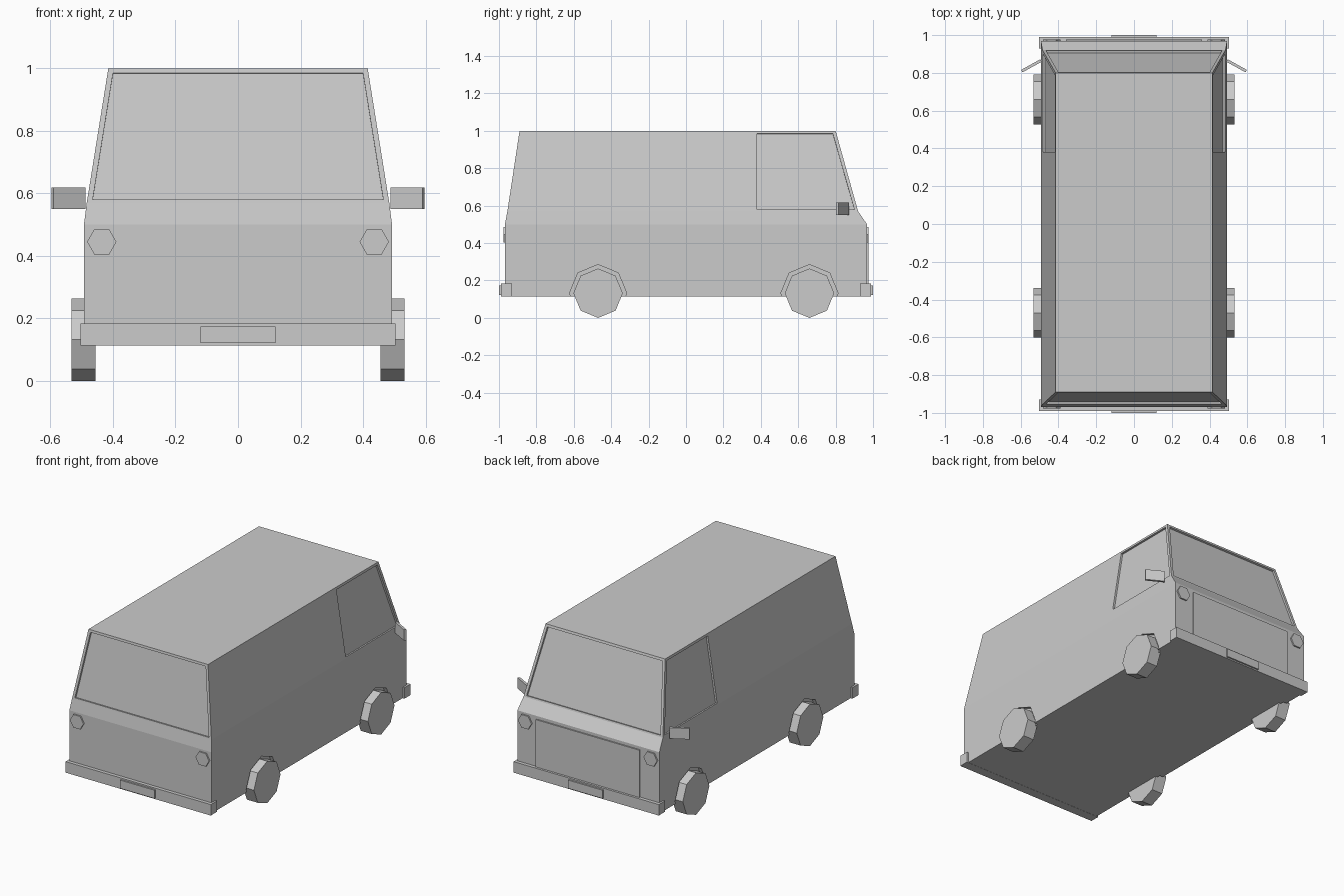
import bpy, bmesh, math
from mathutils import Vector, Matrix

if "Cube" in bpy.data.objects:
    bpy.data.objects.remove(bpy.data.objects["Cube"])

grey = bpy.data.materials.new("light_grey")
grey.diffuse_color = (0.6, 0.6, 0.6, 1)
grey.use_nodes = True
grey.node_tree.nodes["Principled BSDF"].inputs["Base Color"].default_value = grey.diffuse_color


def finish(name, bm):
    bmesh.ops.recalc_face_normals(bm, faces=bm.faces)
    me = bpy.data.meshes.new(name)
    bm.to_mesh(me)
    bm.free()
    me.materials.append(grey)
    ob = bpy.data.objects.new(name, me)
    bpy.context.collection.objects.link(ob)
    return ob


def loft(name, rings):
    # skin between rings of equal point count, capped at both ends
    bm = bmesh.new()
    loops = [[bm.verts.new(p) for p in r] for r in rings]
    n = len(loops[0])
    for a, b in zip(loops, loops[1:]):
        for i in range(n):
            j = (i + 1) % n
            bm.faces.new((a[i], a[j], b[j], b[i]))
    bm.faces.new(loops[0][::-1])
    bm.faces.new(loops[-1])
    return finish(name, bm)


def box(name, lo, hi, turn=0):
    lo, hi = Vector(lo), Vector(hi)
    bm = bmesh.new()
    bmesh.ops.create_cube(bm, size=1)
    bmesh.ops.scale(bm, vec=hi - lo, verts=bm.verts)
    bmesh.ops.rotate(bm, matrix=Matrix.Rotation(turn, 3, 'Z'), verts=bm.verts)
    bmesh.ops.translate(bm, vec=(lo + hi) / 2, verts=bm.verts)
    return finish(name, bm)


def disc(name, sides, r, axis, start, end, a, b):
    # prism along x or y; a is the other ground coordinate, b the height
    def ring(t):
        pts = []
        for i in range(sides):
            w = 2 * math.pi * i / sides
            u, z = a + r * math.cos(w), b + r * math.sin(w)
            pts.append((t, u, z) if axis == 'x' else (u, t, z))
        return pts
    return loft(name, [ring(start), ring(end)])


def cut(target, cutter):
    m = target.modifiers.new("cut", 'BOOLEAN')
    m.operation = 'DIFFERENCE'
    m.solver = 'EXACT'
    m.object = cutter
    bpy.context.view_layer.objects.active = target
    bpy.ops.object.modifier_apply(modifier=m.name)
    bpy.data.objects.remove(cutter)


def recess(target, pts, depth=0.012):
    # sink a flat outline into the surface it lies on
    pts = [Vector(p) for p in pts]
    n = (pts[1] - pts[0]).cross(pts[2] - pts[0]).normalized()
    mid = sum(pts, Vector()) / len(pts)
    if n.dot(Vector((mid.x, mid.y, 0)) if abs(mid.x) < 0.1 else Vector((mid.x, 0, 0))) < 0:
        n.negate()
    cut(target, loft("cutter", [[p - n * depth for p in pts], [p + n * 0.05 for p in pts]]))


# body shell: height, half width, rear y, cab y
levels = [(0.115, 0.493, -0.968, 0.968), (0.5, 0.493, -0.968, 0.968),
          (0.57, 0.484, -0.955, 0.92), (1.0, 0.415, -0.89, 0.80)]
body = loft("van_body", [[(-w, y0, z), (w, y0, z), (w, y1, z), (-w, y1, z)]
                         for z, w, y0, y1 in levels])


def upper(z, i):
    # value of a level column on the sloping upper body
    t = (z - 0.57) / 0.43
    return levels[2][i] * (1 - t) + levels[3][i] * t


ZB, ZT = 0.58, 0.985
# end windows
for i in (2, 3):
    recess(body, [(-0.465, upper(ZB, i), ZB), (0.465, upper(ZB, i), ZB),
                  (0.40, upper(ZT, i), ZT), (-0.40, upper(ZT, i), ZT)])

for s, side in ((-1, "left"), (1, "right")):
    # cab side windows
    xb, xt = s * upper(ZB, 1), s * upper(ZT, 1)
    recess(body, [(xb, 0.38, ZB), (xb, 0.90, ZB), (xt, 0.785, ZT), (xt, 0.38, ZT)])
    # wheels and arches
    for y, end in ((-0.47, "rear"), (0.66, "cab")):
        cut(body, disc("arch_cutter", 8, 0.153, 'x', s * 0.47, s * 0.6, y, 0.132))
        disc(f"{end}_{side}_wheel", 8, 0.132, 'x', s * 0.456, s * 0.532, y, 0.132)
    # door mirrors
    box(f"{side}_mirror", (s * 0.543 - 0.058, 0.83, 0.55),
        (s * 0.543 + 0.058, 0.845, 0.618), -s * math.radians(29))

# bumpers, plates and lamps at both ends
for s, end in ((-1, "rear"), (1, "cab")):
    ys = sorted((s * 0.93, s * 0.99))
    box(f"{end}_bumper", (-0.504, ys[0], 0.114), (0.504, ys[1], 0.183))
    ys = sorted((s * 0.985, s * 1.0))
    box(f"{end}_number_plate", (-0.12, ys[0], 0.122), (0.12, ys[1], 0.174))
    for k, side in ((-1, "left"), (1, "right")):
        disc(f"{end}_{side}_lamp", 6, 0.047, 'y', s * 0.95, s * 0.977, k * 0.436, 0.445)

# raised grille panel below the cab windscreen
box("grille_panel", (-0.36, 0.95, 0.18), (0.36, 0.976, 0.48))
